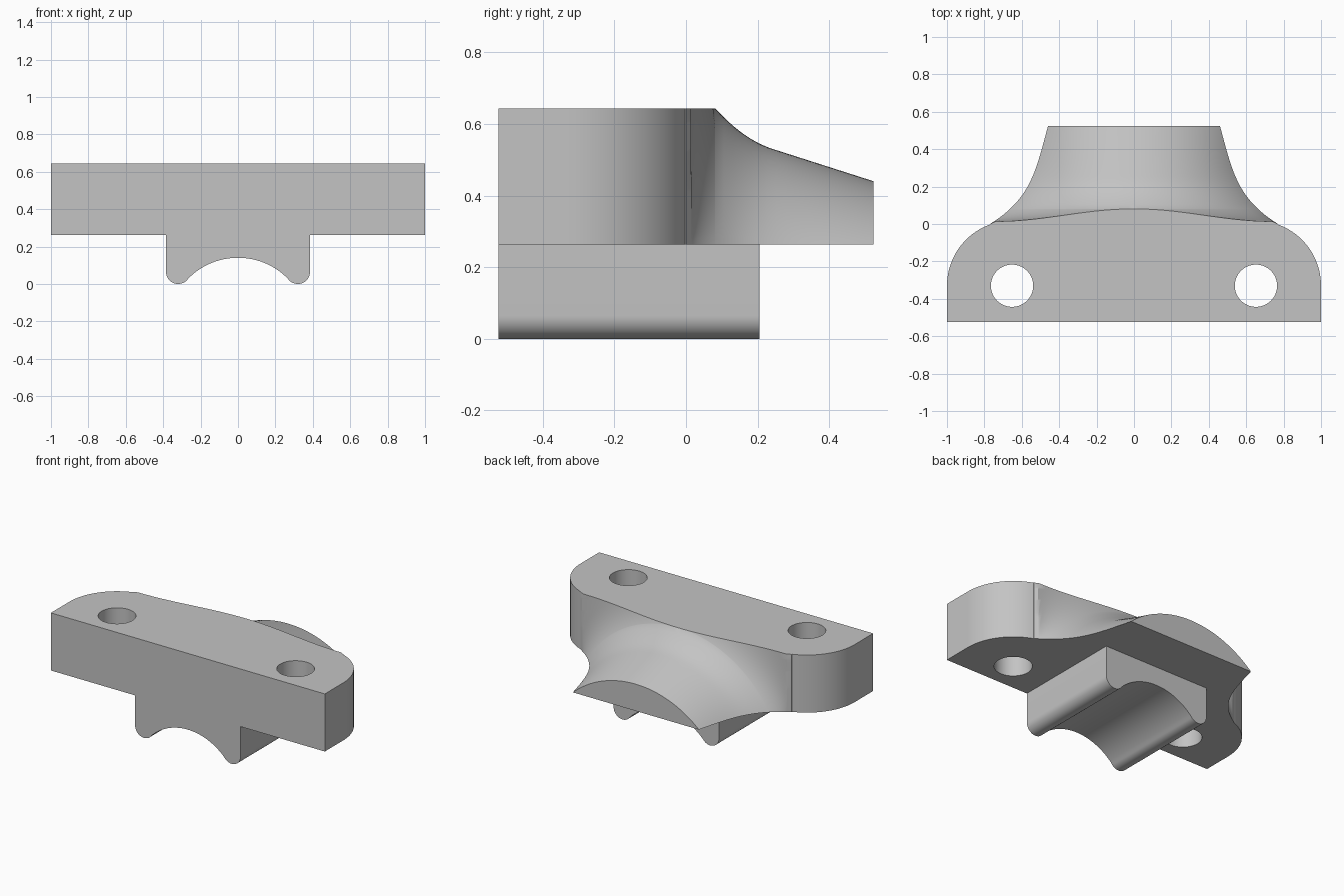
import bpy, bmesh
from math import sin, cos, pi, radians, atan2, hypot

if "Cube" in bpy.data.objects:
    bpy.data.objects.remove(bpy.data.objects["Cube"])

BASE, TOP = 0.263, 0.643          # underside and top of the flange
FRONT, BACK = -0.523, 0.523
WALL = 0.77                       # half width where the neck meets the flange

grey = bpy.data.materials.new("light_grey")
grey.use_nodes = True
colour = (0.55, 0.55, 0.55, 1)
grey.diffuse_color = colour
grey.node_tree.nodes["Principled BSDF"].inputs["Base Color"].default_value = colour


def arc(cx, cy, r, start, end, steps):
    angles = [radians(start + (end - start) * i / steps) for i in range(steps + 1)]
    return [(cx + r * cos(t), cy + r * sin(t)) for t in angles]


def mirrored(half):
    return half + [(-x, y) for x, y in reversed(half)]


def extrude_outline(loops, depth):
    """Fill flat loops (inner ones become holes) and return the solid mesh."""
    curve = bpy.data.curves.new("outline", "CURVE")
    curve.dimensions, curve.fill_mode = "2D", "BOTH"
    curve.extrude = depth / 2
    for loop in loops:
        spline = curve.splines.new("POLY")
        spline.points.add(len(loop) - 1)
        for point, (x, y) in zip(spline.points, loop):
            point.co = (x, y, 0, 1)
        spline.use_cyclic_u = True
    helper = bpy.data.objects.new("outline", curve)
    bpy.context.collection.objects.link(helper)
    graph = bpy.context.evaluated_depsgraph_get()
    mesh = bpy.data.meshes.new_from_object(helper.evaluated_get(graph))
    bpy.data.objects.remove(helper)
    bm = bmesh.new()
    bm.from_mesh(mesh)
    bpy.data.meshes.remove(mesh)
    return bm


def finish(bm, name):
    bmesh.ops.remove_doubles(bm, verts=bm.verts, dist=0.0005)
    bmesh.ops.recalc_face_normals(bm, faces=bm.faces)
    mesh = bpy.data.meshes.new(name)
    bm.to_mesh(mesh)
    bm.free()
    mesh.materials.clear()
    mesh.materials.append(grey)
    for face in mesh.polygons:
        face.material_index = 0
    part = bpy.data.objects.new(name, mesh)
    bpy.context.collection.objects.link(part)
    bpy.ops.object.select_all(action="DESELECT")
    part.select_set(True)
    bpy.context.view_layer.objects.active = part
    bpy.ops.object.shade_smooth_by_angle(angle=radians(30))


# Flange: plate with rounded rear corners and two bolt holes
hole_x, hole_y, corner = 0.652, -0.33, 0.348
rear = [(x, y) for x, y in arc(hole_x, hole_y, corner, 0, 70, 20)] + [(WALL, 0)]
outline = mirrored([(1, FRONT)] + rear)
holes = [arc(side * hole_x, hole_y, 0.113, 0, 354, 59) for side in (-1, 1)]
body = extrude_outline([outline] + holes, TOP - BASE)
bmesh.ops.translate(body, verts=body.verts, vec=(0, 0, (TOP + BASE) / 2))
inner_wall = [f for f in body.faces if all(abs(v.co.y) < 0.0001 for v in f.verts)]
bmesh.ops.delete(body, geom=inner_wall, context="FACES")


# Neck: arched sections flaring into the back of the flange
def neck_width(y):
    u = (BACK - y) / BACK
    return 0.46 + 0.14 * u + 0.17 * u ** 4.2


def neck_height(y):
    return 0.44 + 0.32 * (BACK - y) + 2.47 * max(0.24 - y, 0) ** 2


def section(y, width, crest_x, crest_z, steps=28):
    c = (width**2 + BASE**2 - crest_x**2 - crest_z**2) / (2 * (BASE - crest_z))
    r = hypot(width, BASE - c)
    low, high = atan2(BASE - c, width), atan2(crest_z - c, crest_x)
    half = []
    for i in range(steps + 1):
        t = low + (high - low) * i / steps
        half.append((min(r * cos(t), width), c + r * sin(t)))
    return [body.verts.new((x, y, z)) for x, z in mirrored(half)]


rows = [section(0, WALL, WALL, TOP)]
lip, lip_end = 0.74, 0.081
for i in range(14):
    x = lip * (1 - i / 14)
    y = 0.014 + 0.067 * (1 + cos(pi * x / lip)) / 2
    rows.append(section(y, neck_width(y), x, TOP))
for i in range(19):
    y = lip_end + (BACK - lip_end) * i / 18
    rows.append(section(y, neck_width(y), 0, min(neck_height(y), TOP)))
for near, far in zip(rows, rows[1:]):
    for i in range(len(near)):
        body.faces.new((near[i - 1], near[i], far[i], far[i - 1]))
body.faces.new(rows[-1])
finish(body, "flange_and_neck")

# Saddle: block under the flange with a round channel between two rounded lips
half_width, lip_r = 0.385, 0.065
lip_x, channel_r = half_width - lip_r, 0.374
channel_z = 0.14 - channel_r
half = [(half_width, BASE)]
half += arc(lip_x, lip_r, lip_r, 0, -137, 20)
half += arc(0, channel_z, channel_r, 43, 90, 20)[1:-1]
foot = extrude_outline([mirrored(half)], 0.205 - FRONT)
for v in foot.verts:
    v.co = (v.co.x, (FRONT + 0.205) / 2 - v.co.z, v.co.y)
hidden = [f for f in foot.faces if all(abs(v.co.z - BASE) < 0.0001 for v in f.verts)]
bmesh.ops.delete(foot, geom=hidden, context="FACES")
finish(foot, "channel_saddle")
